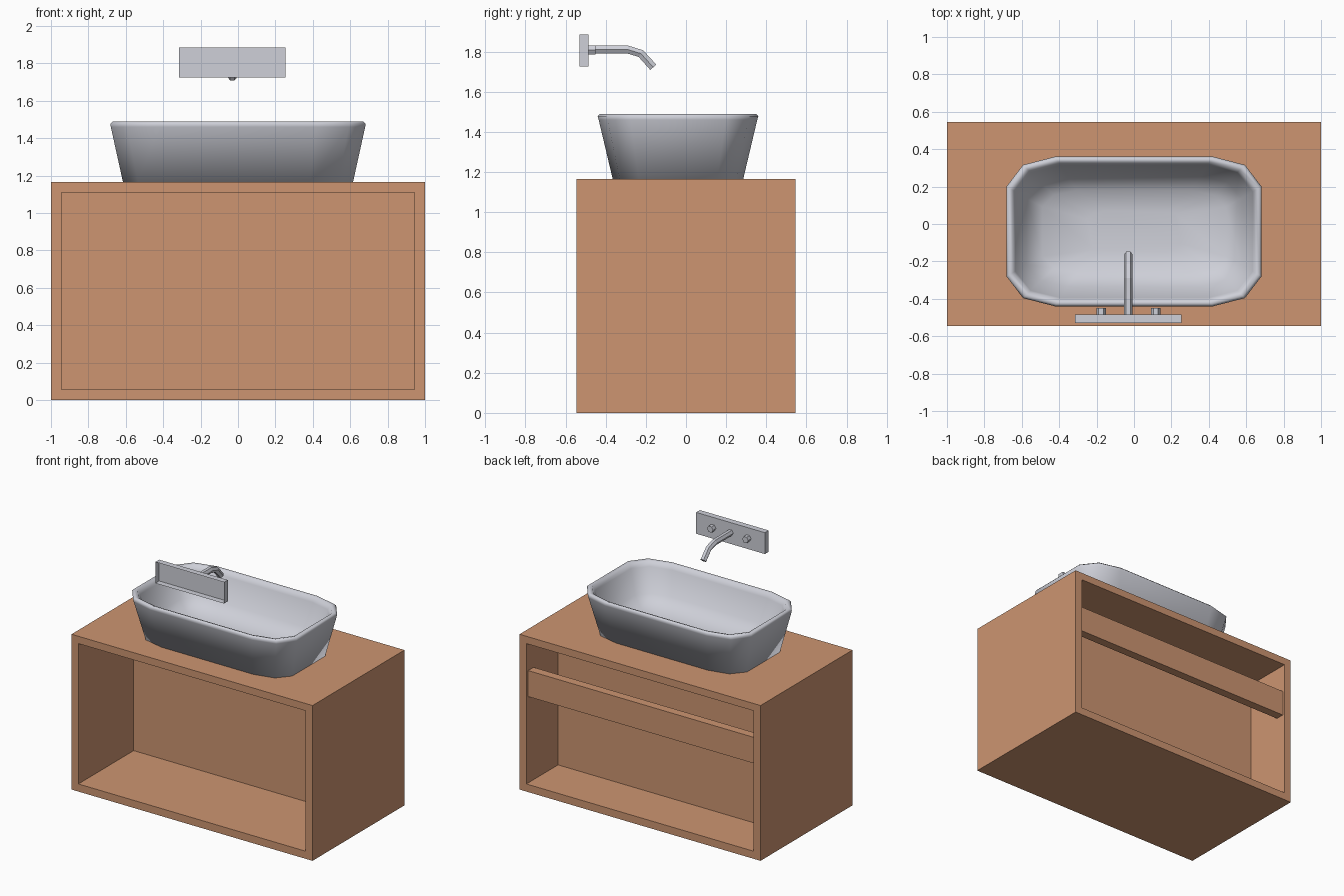
import bpy, bmesh, math
from mathutils import Vector

if "Cube" in bpy.data.objects:
    bpy.data.objects.remove(bpy.data.objects["Cube"], do_unlink=True)


def material(name, rgb):
    m = bpy.data.materials.new(name)
    m.use_nodes = True
    m.diffuse_color = (*rgb, 1)
    m.node_tree.nodes["Principled BSDF"].inputs["Base Color"].default_value = (*rgb, 1)
    return m


WOOD = material("warm wood", (0.61, 0.30, 0.165))
GREY = material("pale grey", (0.62, 0.63, 0.69))


def loft(name, rings, mat, caps=(True, True), closed=False, smooth=False):
    """Skin a row of equal-length rings; optionally cap or close it on itself."""
    bm = bmesh.new()
    loops = [[bm.verts.new(p) for p in ring] for ring in rings]
    pairs = list(zip(loops, loops[1:])) + ([(loops[-1], loops[0])] if closed else [])
    for a, b in pairs:
        for i in range(len(a)):
            j = (i + 1) % len(a)
            bm.faces.new((a[i], a[j], b[j], b[i]))
    for loop, wanted in zip((loops[0], loops[-1]), caps):
        if wanted and not closed:
            bm.faces.new(loop)
    bmesh.ops.recalc_face_normals(bm, faces=bm.faces)
    for f in bm.faces:
        f.smooth = smooth
    mesh = bpy.data.meshes.new(name)
    bm.to_mesh(mesh)
    bm.free()
    mesh.materials.append(mat)
    obj = bpy.data.objects.new(name, mesh)
    bpy.context.scene.collection.objects.link(obj)
    return obj


def rect(x0, x1, z0, z1, y):
    return [(x0, y, z0), (x1, y, z0), (x1, y, z1), (x0, y, z1)]


def slab(name, x, y, z, mat, caps=(True, True)):
    return loft(name, [rect(*x, *z, y[0]), rect(*x, *z, y[1])], mat, caps)


# Cabinet: a tube open at front and back, with a divider and a rear rail
D = 0.545
outer, inner = (-1, 1, 0, 1.165), (-0.943, 0.943, 0.057, 1.11)
loft("cabinet_shell", [rect(*outer, -D), rect(*outer, D),
                       rect(*inner, D), rect(*inner, -D)], WOOD, closed=True)
slab("cabinet_divider", inner[:2], (0.11, 0.17), inner[2:], WOOD)
slab("rear_rail", inner[:2], (0.46, 0.525), (0.705, 0.9), WOOD)


# Basin: chamfered outline lofted up the outside, over the rim and into the bowl
def outline(hx, hy, z):
    quarter = [(1, 0.6), (0.87, 0.89), (0.62, 1)]
    pts = quarter + [(-x, y) for x, y in reversed(quarter)]
    pts += [(-x, -y) for x, y in pts]
    return [(x * hx, y * hy - 0.04, z) for x, y in pts]


basin_rings = [(0.615, 0.325, 1.165), (0.68, 0.395, 1.46), (0.682, 0.4, 1.478),
               (0.67, 0.388, 1.49), (0.65, 0.37, 1.485), (0.635, 0.355, 1.45),
               (0.575, 0.295, 1.28), (0.49, 0.22, 1.215), (0.25, 0.11, 1.195)]
loft("basin", [outline(*r) for r in basin_rings], GREY, smooth=True)

# Tap wall plate: a shallow tray open at the front
slab("tap_plate", (-0.315, 0.255), (-0.53, -0.485), (1.725, 1.885), GREY, (False, True))


# Tap tubes: hexagonal sections swept along a path in the y-z plane
def tube(name, x, path, radius):
    pts = [Vector((x, y, z)) for y, z in path]
    rings = []
    for i, p in enumerate(pts):
        ahead = (pts[min(i + 1, len(pts) - 1)] - pts[max(i - 1, 0)]).normalized()
        up = Vector((1, 0, 0)).cross(ahead)
        rings.append([p + radius * (math.cos(a) * Vector((1, 0, 0)) + math.sin(a) * up)
                      for a in (k * math.pi / 3 for k in range(6))])
    return loft(name, rings, GREY)


tube("tap_spout", -0.03, [(-0.485, 1.81), (-0.29, 1.81), (-0.225, 1.79), (-0.163, 1.722)], 0.023)
for side, x in (("right", -0.176), ("left", 0.116)):
    tube(side + "_tap_knob", x, [(-0.485, 1.808), (-0.45, 1.808)], 0.025)
